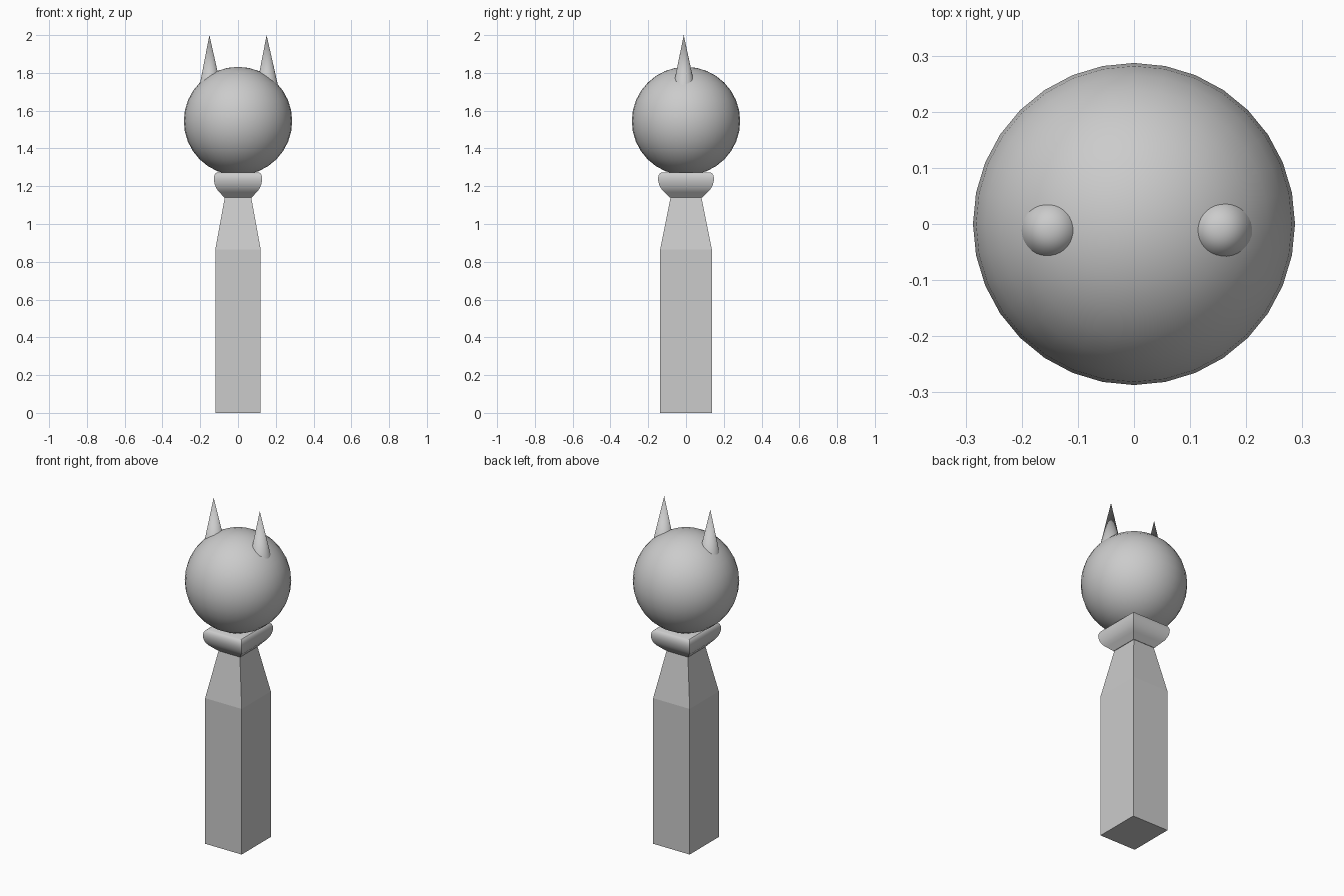
import bpy
import bmesh
import math
from mathutils import Matrix, Vector

if "Cube" in bpy.data.objects:
    bpy.data.objects.remove(bpy.data.objects["Cube"])


def finish(name, bm, smooth):
    bmesh.ops.recalc_face_normals(bm, faces=bm.faces)
    mesh = bpy.data.meshes.new(name)
    bm.to_mesh(mesh)
    bm.free()
    obj = bpy.data.objects.new(name, mesh)
    bpy.context.collection.objects.link(obj)
    if smooth:
        bpy.ops.object.select_all(action='DESELECT')
        obj.select_set(True)
        bpy.context.view_layer.objects.active = obj
        bpy.ops.object.shade_smooth_by_angle(angle=math.radians(35))
    return obj


def square_stack(name, profile, smooth=False):
    """Stack rectangular rings (half x, half y, z) into a capped solid."""
    bm = bmesh.new()
    rings = [[bm.verts.new((sx * hx, sy * hy, z))
              for sx, sy in ((-1, -1), (1, -1), (1, 1), (-1, 1))]
             for hx, hy, z in profile]
    for a, b in zip(rings, rings[1:]):
        for i in range(4):
            j = (i + 1) % 4
            bm.faces.new((a[i], a[j], b[j], b[i]))
    bm.faces.new(rings[0])
    bm.faces.new(rings[-1])
    return finish(name, bm, smooth)


# Square post with tapered neck
square_stack("post", [(0.12, 0.137, 0), (0.12, 0.137, 0.865), (0.07, 0.082, 1.14)])

# Square moulded collar
collar = [(0.073, 1.14), (0.098, 1.168), (0.108, 1.179), (0.117, 1.194),
          (0.123, 1.21), (0.127, 1.228), (0.1275, 1.244), (0.125, 1.257),
          (0.12, 1.267), (0.112, 1.273)]
square_stack("collar", [(r, r * 1.16, z) for r, z in collar], smooth=True)

# Ball
bm = bmesh.new()
bmesh.ops.create_uvsphere(bm, u_segments=32, v_segments=16, radius=0.287,
                          matrix=Matrix.Translation((0, 0, 1.545)))
finish("ball", bm, True)

# Two spikes, slightly leaning
for side, label in ((-1, "left"), (1, "right")):
    tip = Vector((side * 0.1515, -0.012, 2.0))
    base = tip + Vector((0.0045, 0.002, -0.3))
    bm = bmesh.new()
    bmesh.ops.create_cone(bm, cap_ends=True, segments=32, radius1=0.063,
                          radius2=0, depth=0.3)
    lean = (tip - base).to_track_quat('Z', 'Y').to_matrix().to_4x4()
    bm.transform(Matrix.Translation((tip + base) / 2) @ lean)
    bmesh.ops.remove_doubles(bm, verts=bm.verts, dist=1e-5)
    finish(label + "_spike", bm, True)
